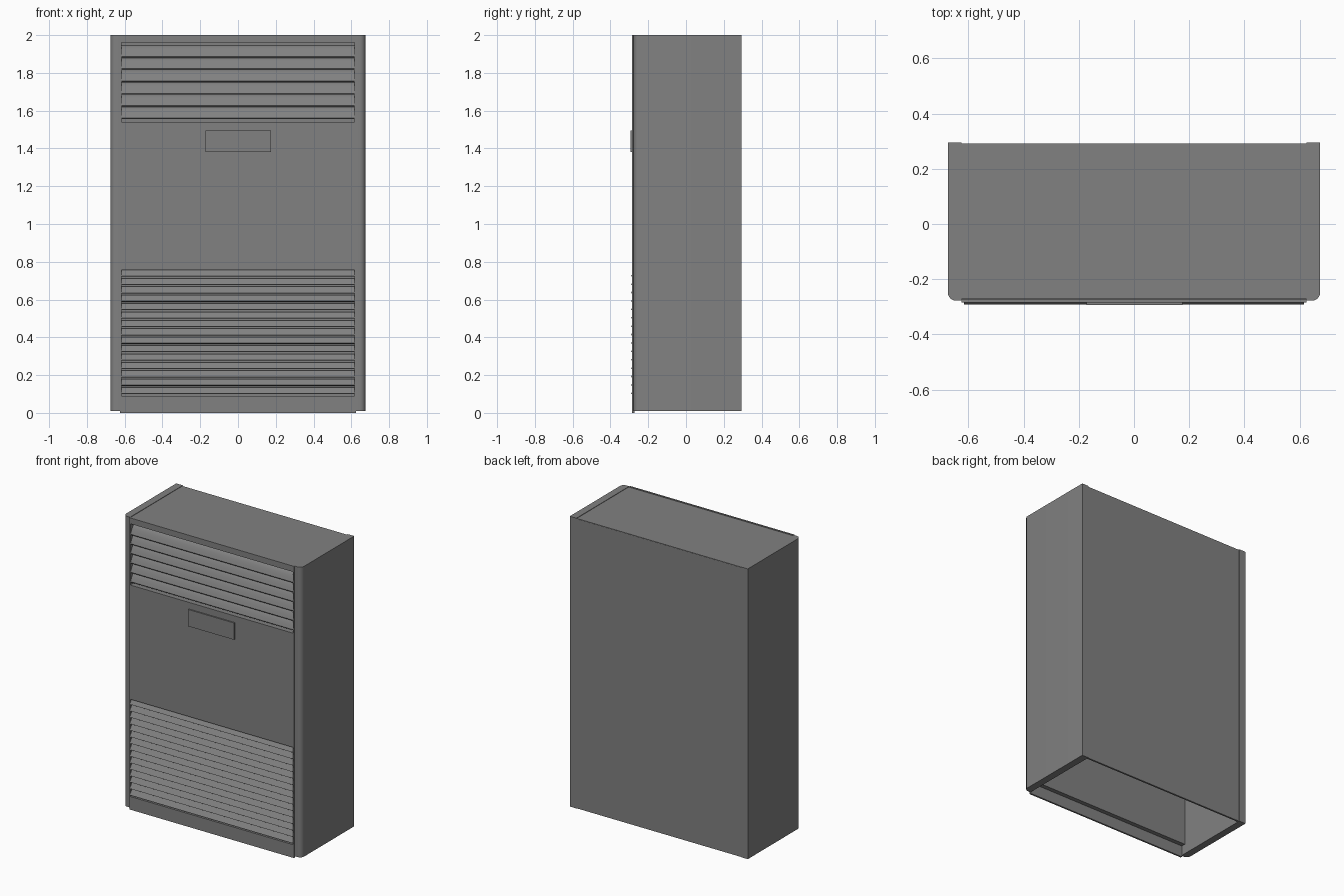
import bpy, bmesh, math

cube = bpy.data.objects.get("Cube")
if cube:
    bpy.data.objects.remove(cube, do_unlink=True)

grey = bpy.data.materials.new("cabinet grey")
grey.use_nodes = True
colour = (0.22, 0.22, 0.22, 1)
grey.diffuse_color = colour
grey.node_tree.nodes["Principled BSDF"].inputs["Base Color"].default_value = colour


def extrude(name, points, start, end, axis="x"):
    """Closed profile swept along x (points are y, z) or along z (points are x, y)."""
    bm = bmesh.new()
    place = (lambda p, d: (d, *p)) if axis == "x" else (lambda p, d: (*p, d))
    face = bm.faces.new([bm.verts.new(place(p, start)) for p in points])
    swept = bmesh.ops.extrude_face_region(bm, geom=[face])["geom"]
    offset = place((0, 0), end - start)
    bmesh.ops.translate(bm, vec=offset, verts=[v for v in swept if isinstance(v, bmesh.types.BMVert)])
    bmesh.ops.recalc_face_normals(bm, faces=bm.faces)
    mesh = bpy.data.meshes.new(name)
    bm.to_mesh(mesh)
    bm.free()
    mesh.materials.append(grey)
    obj = bpy.data.objects.new(name, mesh)
    bpy.context.collection.objects.link(obj)
    return obj


def box(name, x0, x1, y0, y1, z0, z1):
    return extrude(name, [(y0, z0), (y1, z0), (y1, z1), (y0, z1)], x0, x1)


HALF, INNER, GRILLE = 0.675, 0.625, 0.617
FRONT, BACK = -0.285, 0.295
LOW, HIGH = (0.09, 0.757), (1.54, 1.96)   # grille openings, bottom and top

# Side walls with rounded front corners
radius = 0.03
for side, label in ((-1, "right"), (1, "left")):
    arc = [(HALF - radius + radius * math.sin(a), -0.278 + radius - radius * math.cos(a))
           for a in (math.radians(15 * i) for i in range(7))]
    section = [(INNER, -0.278)] + arc + [(HALF, BACK), (INNER, BACK)]
    wall = extrude(label + "_side_wall", [(side * x, y) for x, y in section], 0.01, 2, "z")
    bpy.ops.object.select_all(action="DESELECT")
    wall.select_set(True)
    bpy.context.view_layer.objects.active = wall
    bpy.ops.object.shade_smooth_by_angle(angle=math.radians(35))

# Top and back sheets; the underside stays open
box("top_panel", -INNER, INNER, -0.272, 0.291, 1.98, 1.997)
box("back_panel", -INNER, INNER, 0.28, 0.292, 0.01, 1.994)

# Front sheet folded back into a pocket at each grille
skin, low_back, high_back = 0.012, -0.255, -0.235
outside = [(FRONT, 0), (FRONT, LOW[0]), (low_back, LOW[0]), (low_back, LOW[1]), (FRONT, LOW[1]),
           (FRONT, HIGH[0]), (high_back, HIGH[0]), (high_back, HIGH[1]), (FRONT, HIGH[1]), (FRONT, 2)]
inside = [(FRONT + skin, 2), (FRONT + skin, HIGH[1] + skin), (high_back + skin, HIGH[1] + skin),
          (high_back + skin, HIGH[0] - skin), (FRONT + skin, HIGH[0] - skin),
          (FRONT + skin, LOW[1] + skin), (low_back + skin, LOW[1] + skin),
          (low_back + skin, LOW[0] - skin), (FRONT + skin, LOW[0] - skin), (FRONT + skin, 0)]
extrude("front_panel", outside + inside, -INNER, INNER)

# Narrow cheeks closing the ends of both grille pockets
for side, label in ((-1, "right"), (1, "left")):
    ends = sorted((side * GRILLE, side * INNER))
    box(label + "_lower_grille_cheek", *ends, FRONT, low_back, *LOW)
    box(label + "_upper_grille_cheek", *ends, FRONT, high_back, *HIGH)

# Lower grille: closely spaced sloping slats with slightly proud tips
count = 15
pitch = (LOW[1] - LOW[0]) / count
for i in range(count):
    z = LOW[0] + i * pitch
    extrude(f"lower_slat_{i + 1}",
            [(-0.291, z + 0.012), (-0.288, z + 0.017), (-0.268, z + pitch),
             (low_back, z + pitch), (low_back, z + 0.009), (-0.286, z + 0.009)],
            -GRILLE, GRILLE)

# Upper grille: wider curved louvres set inside the pocket
count = 6
pitch = 0.065
for i in range(count):
    z = HIGH[0] + 0.022 + i * pitch
    bend = [(-0.282 + 0.04 * t, z + 0.058 * t + 0.012 * math.sin(math.pi * t))
            for t in (k / 5 for k in range(6))]
    louvre = bend + [(y + 0.004, height - 0.006) for y, height in reversed(bend)]
    obj = extrude(f"upper_louvre_{i + 1}", louvre, -GRILLE, GRILLE)
    obj.select_set(True)
    bpy.context.view_layer.objects.active = obj
    bpy.ops.object.shade_smooth_by_angle(angle=math.radians(35))

# Raised blank control plate
box("control_plate", -0.172, 0.175, -0.294, FRONT, 1.38, 1.495)
